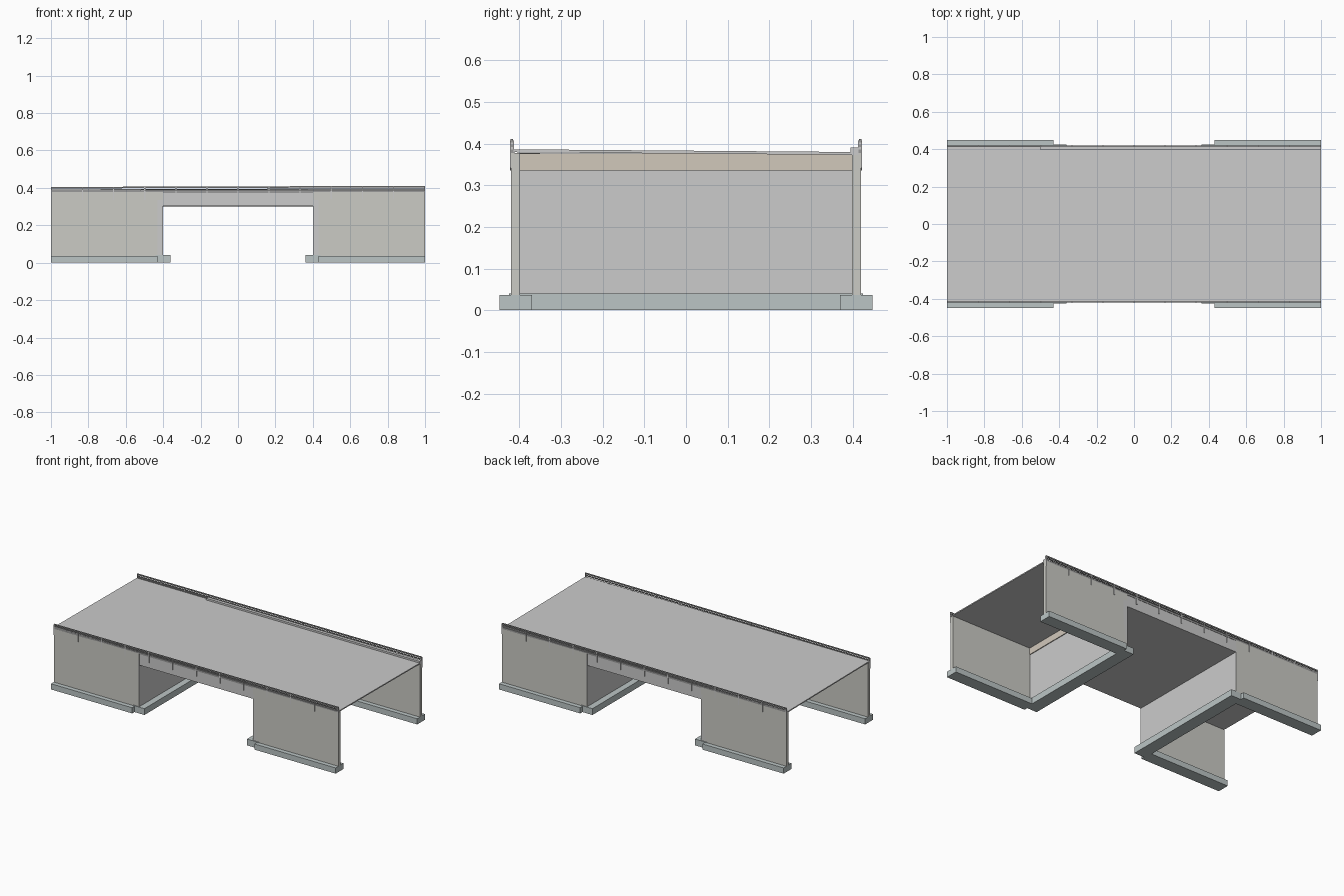
import bpy, bmesh

if "Cube" in bpy.data.objects:
    bpy.data.objects.remove(bpy.data.objects["Cube"])


def material(name, r, g, b):
    m = bpy.data.materials.new(name)
    m.diffuse_color = (r, g, b, 1)
    m.use_nodes = True
    m.node_tree.nodes["Principled BSDF"].inputs["Base Color"].default_value = m.diffuse_color
    return m


concrete = material("concrete", 0.60, 0.60, 0.56)
light = material("light_concrete", 0.66, 0.66, 0.64)
footing = material("footing", 0.50, 0.56, 0.56)
tan = material("tan_backing", 0.64, 0.58, 0.50)
asphalt = material("asphalt", 0.58, 0.59, 0.59)
steel = material("steel", 0.32, 0.32, 0.32)


def block(name, x, y, z, mat, slope_x=0.0, slope_y=0.0):
    """Box from ranges; slopes raise z along x and y."""
    bm = bmesh.new()
    bmesh.ops.create_cube(bm, size=1)
    for v in bm.verts:
        px, py, pz = (r[0] if c < 0 else r[1] for r, c in zip((x, y, z), v.co))
        v.co = (px, py, pz + slope_x * px + slope_y * py)
    me = bpy.data.meshes.new(name)
    bm.to_mesh(me)
    bm.free()
    me.materials.append(mat)
    ob = bpy.data.objects.new(name, me)
    bpy.context.collection.objects.link(ob)
    return ob


def span(a, b, s):
    return tuple(sorted((a * s, b * s)))


FALL = -0.008   # crossfall of the carriageway
RISE = 0.003    # lengthwise rise of the railings

# road surface and main span slab
block("road_deck", (-1, 1), (-0.414, 0.414), (0.376, 0.383), asphalt, 0, FALL)
block("span_slab", (-0.43, 0.43), (-0.418, 0.418), (0.302, 0.376), light, 0, FALL * 0.3)

# abutments at both ends of the opening
for sx, end in ((-1, "left"), (1, "right")):
    block(f"{end}_abutment_footing", span(0.36, 0.44, sx), (-0.425, 0.425), (0, 0.04), footing)
    block(f"{end}_abutment_wall", span(0.40, 0.43, sx), (-0.42, 0.42), (0.04, 0.335), light)
    block(f"{end}_slab_backing", span(0.42, 0.435, sx), (-0.40, 0.40), (0.335, 0.376), tan)
    # wing walls with their strip footings
    for sy, side in ((-1, "front"), (1, "back")):
        block(f"{end}_{side}_wing_footing", span(0.43, 1.0, sx), span(0.37, 0.448, sy), (0, 0.036), footing)
        block(f"{end}_{side}_wing_wall", span(0.40, 1.0, sx), span(0.398, 0.42, sy), (0.036, 0.377), concrete)

# edge kerb beside the road
block("back_kerb", (-0.5, 1), (0.395, 0.414), (0.376, 0.391), light)

# railings: edge strip, two rails and regular posts
for sy, side in ((-1, "front"), (1, "back")):
    block(f"{side}_edge_strip", (-1, 1), span(0.412, 0.420, sy), (0.374, 0.386), steel)
    block(f"{side}_lower_rail", (-1, 1), span(0.415, 0.420, sy), (0.389, 0.395), steel, RISE)
    block(f"{side}_top_rail", (-1, 1), span(0.415, 0.421, sy), (0.400, 0.408), steel, RISE)
    for i in range(13):
        x = -0.997 + i * 1.994 / 12
        block(f"{side}_post_{i}", (x - 0.003, x + 0.003), span(0.413, 0.422, sy), (0.338, 0.405), light, RISE)
